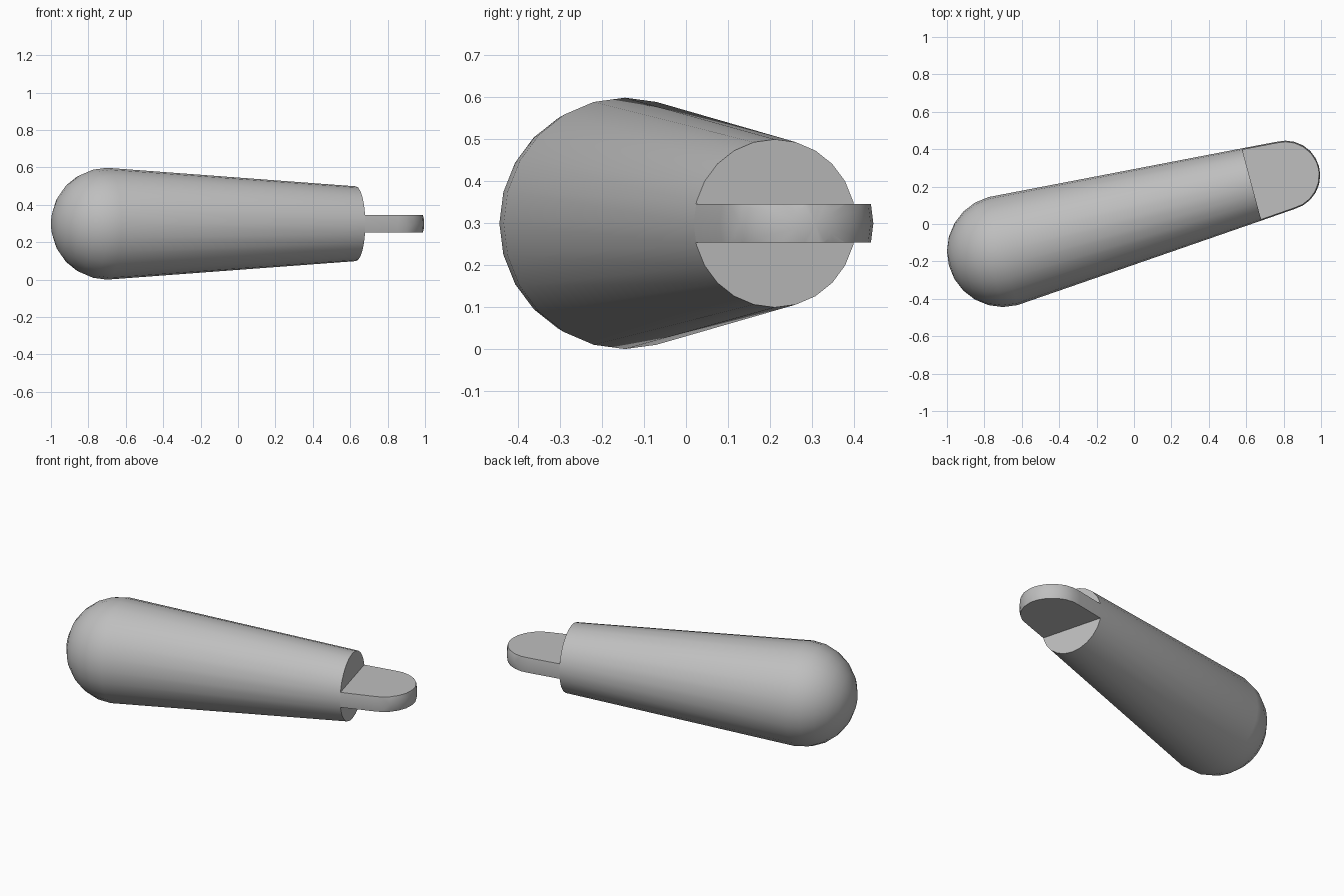
import bpy, bmesh, math
from mathutils import Matrix, Vector

cube = bpy.data.objects.get("Cube")
if cube:
    bpy.data.objects.remove(cube)

SEGMENTS = 24
BIG, END, TIP = 0.299, 0.2, 0.186    # radii along the axis
LENGTH, TIP_AT = 1.377, 1.564        # shoulder and tip centre along the axis
HALF_TAB = 0.046

grey = bpy.data.materials.new("plain grey")
grey.use_nodes = True
colour = (0.52, 0.52, 0.52, 1)
grey.diffuse_color = colour
grey.node_tree.nodes["Principled BSDF"].inputs["Base Color"].default_value = colour

placement = Matrix.Translation((-0.701, -0.145, BIG)) @ Matrix.Rotation(math.radians(15), 4, 'Z')


def arc(centre, radius, start, end, steps):
    angles = [math.radians(start + (end - start) * i / steps) for i in range(steps + 1)]
    return [(centre + radius * math.cos(a), radius * math.sin(a)) for a in angles]


def revolve(profile):
    """Turn (distance along axis, radius) points around the local x axis."""
    bm = bmesh.new()
    verts = [bm.verts.new((x, 0, r)) for x, r in profile]
    edges = [bm.edges.new(pair) for pair in zip(verts, verts[1:])]
    bmesh.ops.spin(bm, geom=verts + edges, cent=(0, 0, 0), axis=(1, 0, 0),
                   angle=math.tau, steps=SEGMENTS)
    bmesh.ops.remove_doubles(bm, verts=bm.verts, dist=0.0005)
    return bm


def finish(bm, name):
    bmesh.ops.recalc_face_normals(bm, faces=bm.faces)
    mesh = bpy.data.meshes.new(name)
    bm.to_mesh(mesh)
    bm.free()
    mesh.materials.append(grey)
    obj = bpy.data.objects.new(name, mesh)
    bpy.context.collection.objects.link(obj)
    obj.matrix_world = placement
    bpy.ops.object.select_all(action='DESELECT')
    obj.select_set(True)
    bpy.context.view_layer.objects.active = obj
    bpy.ops.object.shade_smooth_by_angle(angle=math.radians(30))


# Tapered body with a round end and a flat shoulder
body = revolve(arc(0, BIG, 180, 90, 6) + [(LENGTH, END), (LENGTH, 0)])
finish(body, "tapered_body")

# Flat tab: the rounded tip sliced above and below, closed at the shoulder
tab = revolve([(LENGTH, 0), (LENGTH, END)] + arc(TIP_AT, TIP, 90, 0, 6))
for side in (1, -1):
    cut = bmesh.ops.bisect_plane(tab, geom=tab.verts[:] + tab.edges[:] + tab.faces[:],
                                 plane_co=Vector((0, 0, side * HALF_TAB)),
                                 plane_no=(0, 0, side), clear_outer=True)
    rim = [e for e in cut["geom_cut"] if isinstance(e, bmesh.types.BMEdge)]
    bmesh.ops.holes_fill(tab, edges=rim)
finish(tab, "flat_tab")
